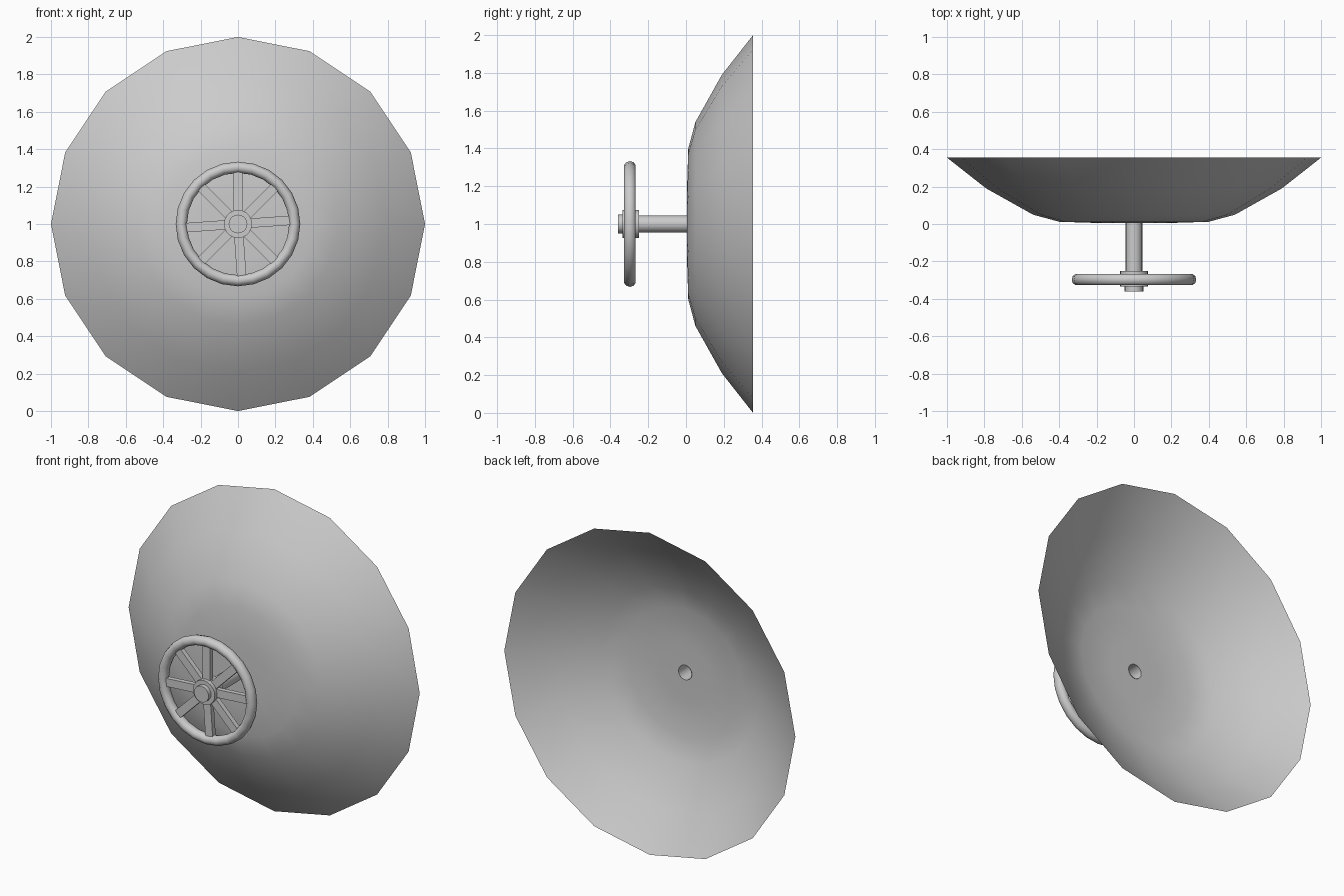
import bpy, bmesh, math
from mathutils import Matrix, Vector

cube = bpy.data.objects.get("Cube")
if cube:
    bpy.data.objects.remove(cube, do_unlink=True)

grey = bpy.data.materials.new("light grey")
grey.use_nodes = True
colour = (0.6, 0.6, 0.6, 1)
grey.diffuse_color = colour
grey.node_tree.nodes["Principled BSDF"].inputs["Base Color"].default_value = colour

CENTRE = Vector((0, 0, 1))


def finish(name, bm, angle=35):
    mesh = bpy.data.meshes.new(name)
    bm.to_mesh(mesh)
    bm.free()
    mesh.materials.append(grey)
    obj = bpy.data.objects.new(name, mesh)
    bpy.context.collection.objects.link(obj)
    obj.location = CENTRE
    bpy.ops.object.select_all(action="DESELECT")
    obj.select_set(True)
    bpy.context.view_layer.objects.active = obj
    bpy.ops.object.shade_smooth_by_angle(angle=math.radians(angle))
    return obj


def lathe(name, profile, sides, closed=False, angle=35):
    """Turn a (radius, y) profile around the y axis."""
    bm = bmesh.new()
    rings = []
    for r, y in profile:
        turns = [math.tau * i / sides for i in range(sides)]
        rings.append([bm.verts.new((r * math.sin(a), y, r * math.cos(a))) for a in turns])
    pairs = list(zip(rings, rings[1:]))
    if closed:
        pairs.append((rings[-1], rings[0]))
    for a, b in pairs:
        for i in range(sides):
            j = (i + 1) % sides
            bm.faces.new((a[i], a[j], b[j], b[i]))
    bmesh.ops.recalc_face_normals(bm, faces=bm.faces)
    return finish(name, bm, angle)


def disc(name, radius, front, back, sides=20):
    bm = bmesh.new()
    place = Matrix.Translation((0, (front + back) / 2, 0)) @ Matrix.Rotation(math.pi / 2, 4, "X")
    bmesh.ops.create_cone(bm, cap_ends=True, segments=sides, radius1=radius,
                          radius2=radius, depth=back - front, matrix=place)
    return finish(name, bm)


# Open shallow bowl with a hole for the shaft
lathe("dish", [(0.045, 0.005), (0.18, 0.005), (0.4, 0.012), (0.54, 0.05),
               (0.79, 0.19), (1.0, 0.355)], 16, angle=60)

# Hollow shaft
lathe("shaft", [(0.045, 0.01), (0.045, -0.26)], 16)

# Wheel hub and its front cap
disc("hub", 0.075, -0.335, -0.25)
disc("hub_cap", 0.05, -0.36, -0.33)

# Round wheel rim
tube = [math.tau * k / 10 for k in range(10)]
lathe("wheel_rim", [(0.303 + 0.03 * math.cos(t), -0.297 + 0.032 * math.sin(t))
                    for t in tube], 24, closed=True, angle=60)

# Flat spokes, slightly uneven in spacing
bm = bmesh.new()
for degrees in (90, 45, 4, -45, -86, -135, -176, 135):
    turn = Matrix.Rotation(-math.radians(degrees), 4, "Y")
    place = turn @ Matrix.Translation((0.17, -0.297, 0)) @ Matrix.Diagonal((0.24, 0.03, 0.05, 1))
    bmesh.ops.create_cube(bm, size=1, matrix=place)
finish("spokes", bm)
